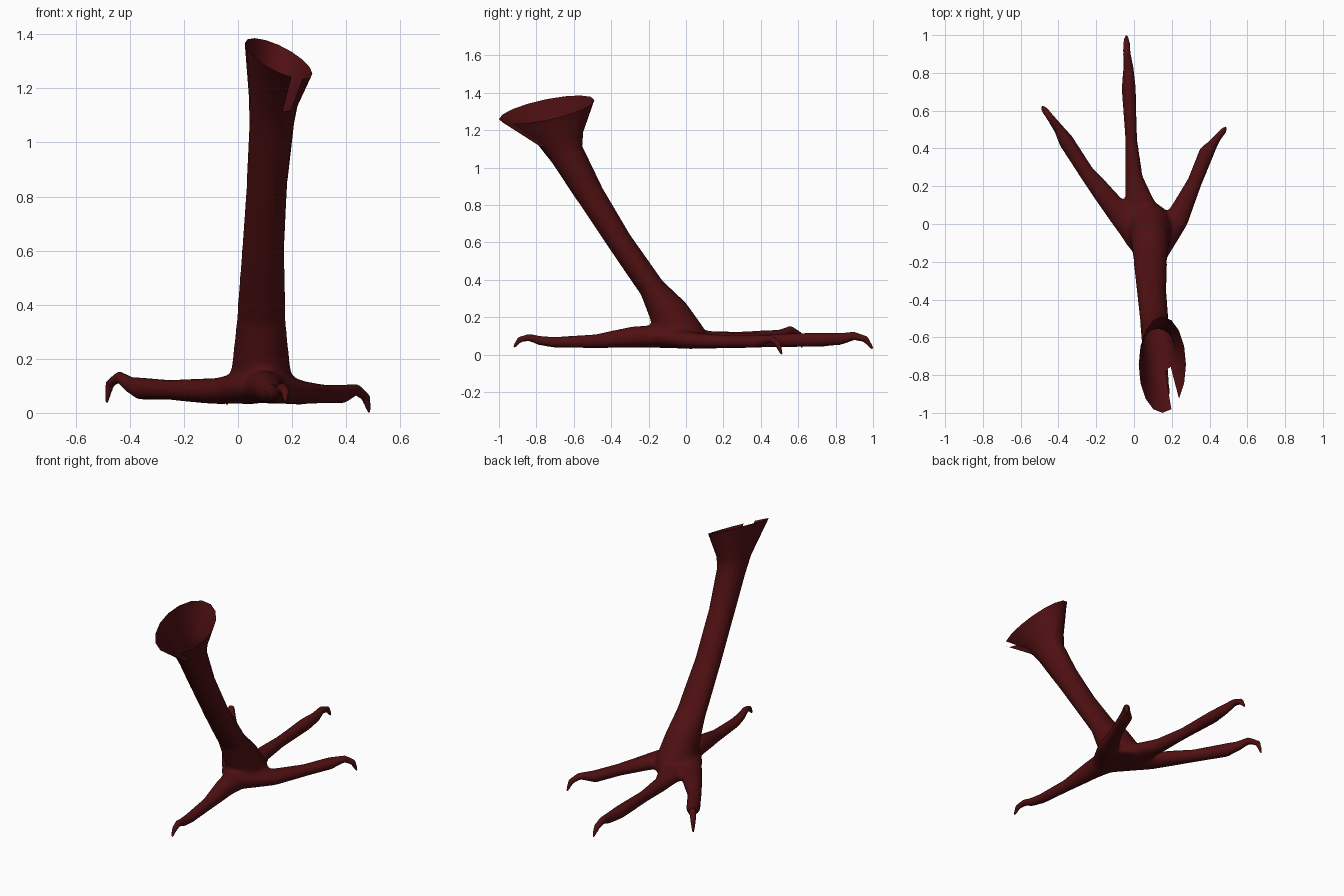
import bpy, bmesh, math
from mathutils import Vector as V

if "Cube" in bpy.data.objects:
    bpy.data.objects.remove(bpy.data.objects["Cube"])

skin = bpy.data.materials.new("dark_red_skin")
skin.diffuse_color = (0.078, 0.005, 0.006, 1)
skin.use_nodes = True
skin.node_tree.nodes["Principled BSDF"].inputs["Base Color"].default_value = skin.diffuse_color
N = 16


def loft(bm, rings, cap):
    """Join rings given as (centre, half-axis a, half-axis b); return the face rows."""
    rows = [[bm.verts.new(c + a * math.cos(2 * math.pi * k / N) + b * math.sin(2 * math.pi * k / N))
             for k in range(N)] for c, a, b in rings]
    out = [[bm.faces.new((p[k], p[(k + 1) % N], q[(k + 1) % N], q[k])) for k in range(N)]
           for p, q in zip(rows, rows[1:])]
    if cap:
        bm.faces.new(rows[0][::-1])
        bm.faces.new(rows[-1])
    return out


def toe(bm, pts):
    """Tapered toe through (x, y, z, half width, half height), ending in a curved claw."""
    c = [V(p[:3]) for p in pts]
    d = c[-1] - c[0]
    side = V((d.y, -d.x, 0)).normalized()
    rings = []
    for i, p in enumerate(pts):
        t = (c[min(i + 1, len(c) - 1)] - c[max(i - 1, 0)]).normalized()
        rings.append((c[i], side * p[3], t.cross(side).normalized() * p[4]))
    loft(bm, rings, True)


def finish(bm, name):
    me = bpy.data.meshes.new(name)
    bm.to_mesh(me)
    bm.free()
    me.materials.append(skin)
    ob = bpy.data.objects.new(name, me)
    bpy.context.collection.objects.link(ob)
    for p in me.polygons:
        p.use_smooth = True
    return ob


def ring(x, y, z, rx, by, bz, tilt=0):
    return V((x, y, z)), V((rx, 0, tilt)), V((0, by, bz))


# Shank sections from the sole up to the flared rim
leg = [ring(.085, .0, .04, .11, .12, 0),
       ring(.085, -.03, .12, .115, .13, .02),
       ring(.085, -.095, .23, .103, .095, .05),
       ring(.086, -.185, .36, .09, .058, .038),
       ring(.093, -.355, .605, .078, .055, .038),
       ring(.108, -.515, .86, .075, .062, .043),
       ring(.125, -.635, 1.07, .082, .08, .045),
       ring(.13, -.67, 1.155, .09, .12, .035, -.02),
       ring(.15, -.745, 1.31, .125, .255, .051, -.056)]

# Foot: lower shank and four clawed toes, fused into one skin
bm = bmesh.new()
loft(bm, leg[:7], True)
toe(bm, [(.07, -.1, .1, .12, .065), (.035, .1, .08, .085, .05), (0, .25, .076, .046, .042),
         (-.015, .45, .075, .031, .036), (-.028, .72, .08, .038, .038), (-.03, .83, .085, .027, .032),
         (-.038, .9, .1, .021, .023), (-.04, .96, .083, .019, .019), (-.04, 1.0, .03, .008, .008)])
toe(bm, [(.09, -.12, .1, .1, .065), (-.08, .06, .08, .066, .05), (-.25, .27, .085, .041, .037),
         (-.36, .44, .09, .041, .041), (-.4, .505, .105, .027, .03), (-.44, .56, .133, .021, .022),
         (-.474, .605, .108, .018, .018), (-.487, .622, .036, .008, .008)])
toe(bm, [(.08, -.15, .1, .1, .065), (.23, .03, .075, .066, .046), (.32, .22, .07, .04, .034),
         (.385, .38, .07, .041, .034), (.415, .42, .08, .028, .026), (.44, .455, .085, .021, .021),
         (.472, .492, .058, .018, .018), (.487, .512, 0, .008, .008)])
toe(bm, [(.09, -.05, .1, .1, .065), (.105, -.28, .095, .06, .058), (.125, -.48, .072, .036, .037),
         (.145, -.7, .066, .031, .029), (.155, -.78, .075, .026, .025), (.165, -.84, .092, .02, .02),
         (.174, -.89, .08, .017, .017), (.176, -.922, .038, .008, .008)])
bmesh.ops.recalc_face_normals(bm, faces=bm.faces)
foot = finish(bm, "foot")
mod = foot.modifiers.new("fuse", "REMESH")
mod.mode = "VOXEL"
mod.voxel_size = .0075
bpy.context.view_layer.objects.active = foot
bpy.ops.object.modifier_apply(modifier=mod.name)

# Soften the fused skin, most around the webbing, and open the shank top
bm = bmesh.new()
bm.from_mesh(foot.data)
hub = V((.085, -.05, .12))
for i in range(30):
    reach = 9 if i < 4 else .36 - .005 * i
    bmesh.ops.smooth_vert(bm, verts=[v for v in bm.verts if (v.co - hub).length < reach], factor=.5,
                          use_axis_x=True, use_axis_y=True, use_axis_z=True)
up = V((0, -.567, .824))
bmesh.ops.bisect_plane(bm, geom=bm.verts[:] + bm.edges[:] + bm.faces[:],
                       plane_co=leg[5][0] + up * .015, plane_no=up, clear_outer=True)
bm.to_mesh(foot.data)
bm.free()
for p in foot.data.polygons:
    p.use_smooth = True

# Upper shank: open flared cuff with one torn gap at the front right
bm = bmesh.new()
rows = loft(bm, leg[5:], False)
bmesh.ops.delete(bm, geom=[rows[-1][13]], context="FACES")
finish(bm, "upper_shank_cuff")
